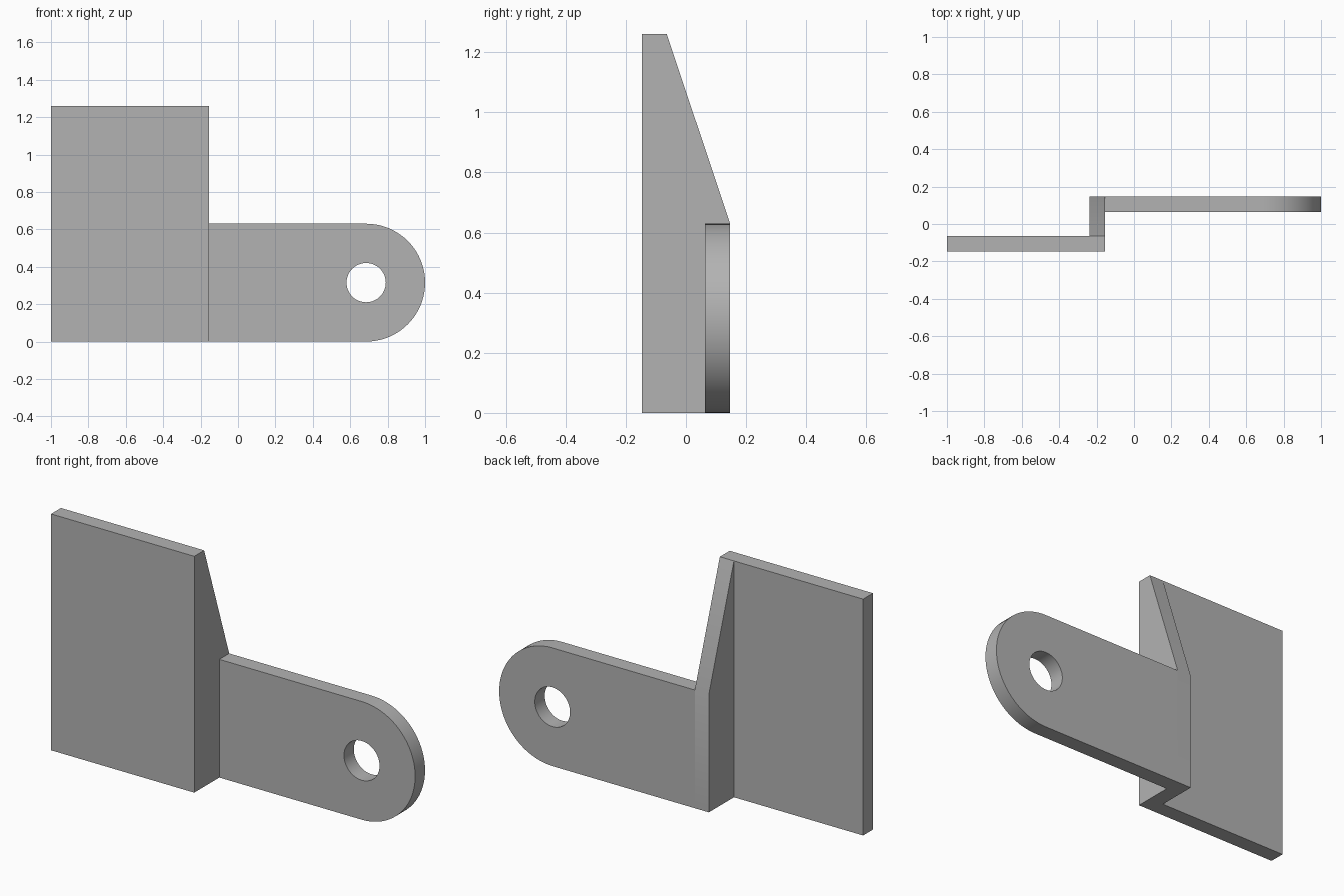
import bpy
import bmesh
from math import sin, cos, pi
from mathutils import Vector

cube = bpy.data.objects.get("Cube")
if cube:
    bpy.data.objects.remove(cube, do_unlink=True)

# Main dimensions
THICK = 0.083
FRONT, BACK = -0.147, 0.147
BEND = -0.155          # right side of the web, where the arm starts
TALL, LOW = 1.26, 0.63
RADIUS = LOW / 2
HOLE = 0.105
EYE_X = 1 - RADIUS

grey = bpy.data.materials.new("plain grey")
grey.use_nodes = True
colour = (0.45, 0.45, 0.45, 1)
grey.diffuse_color = colour
grey.node_tree.nodes["Principled BSDF"].inputs["Base Color"].default_value = colour


def extruded_part(name, loops, place, direction):
    """Fill closed 2D loops (outline, then holes) and extrude them."""
    bm = bmesh.new()
    edges = []
    for loop in loops:
        verts = [bm.verts.new(place(u, v)) for u, v in loop]
        edges += [bm.edges.new((a, b)) for a, b in zip(verts, verts[1:] + verts[:1])]
    if len(loops) == 1:
        bm.faces.new(verts)
    else:
        bmesh.ops.triangle_fill(bm, edges=edges, use_beauty=True)
    result = bmesh.ops.extrude_face_region(bm, geom=bm.faces[:], use_keep_orig=True)
    moved = [g for g in result["geom"] if isinstance(g, bmesh.types.BMVert)]
    bmesh.ops.translate(bm, verts=moved, vec=Vector(direction))
    bmesh.ops.recalc_face_normals(bm, faces=bm.faces[:])
    mesh = bpy.data.meshes.new(name)
    bm.to_mesh(mesh)
    bm.free()
    mesh.materials.append(grey)
    obj = bpy.data.objects.new(name, mesh)
    bpy.context.collection.objects.link(obj)
    bpy.ops.object.select_all(action="DESELECT")
    obj.select_set(True)
    bpy.context.view_layer.objects.active = obj
    bpy.ops.object.shade_smooth_by_angle()
    return obj


def arc(radius, start, end, steps):
    return [(EYE_X + radius * cos(start + (end - start) * i / steps),
             RADIUS + radius * sin(start + (end - start) * i / steps))
            for i in range(steps + 1)]


# Tall mounting plate
extruded_part("mounting_plate",
              [[(-1, 0), (BEND, 0), (BEND, TALL), (-1, TALL)]],
              lambda x, z: (x, FRONT, z), (0, THICK, 0))

# Sloped web joining the plate to the arm
inner = FRONT + THICK
extruded_part("sloped_web",
              [[(inner, 0), (BACK, 0), (BACK, LOW), (inner, TALL)]],
              lambda y, z: (BEND, y, z), (-THICK, 0, 0))

# Rounded arm with a through hole
outline = [(BEND, LOW), (BEND, 0)] + arc(RADIUS, -pi / 2, pi / 2, 40)
hole = arc(HOLE, 0, 2 * pi, 48)[:-1]
extruded_part("rounded_arm", [outline, hole],
              lambda x, z: (x, BACK - THICK, z), (0, THICK, 0))
